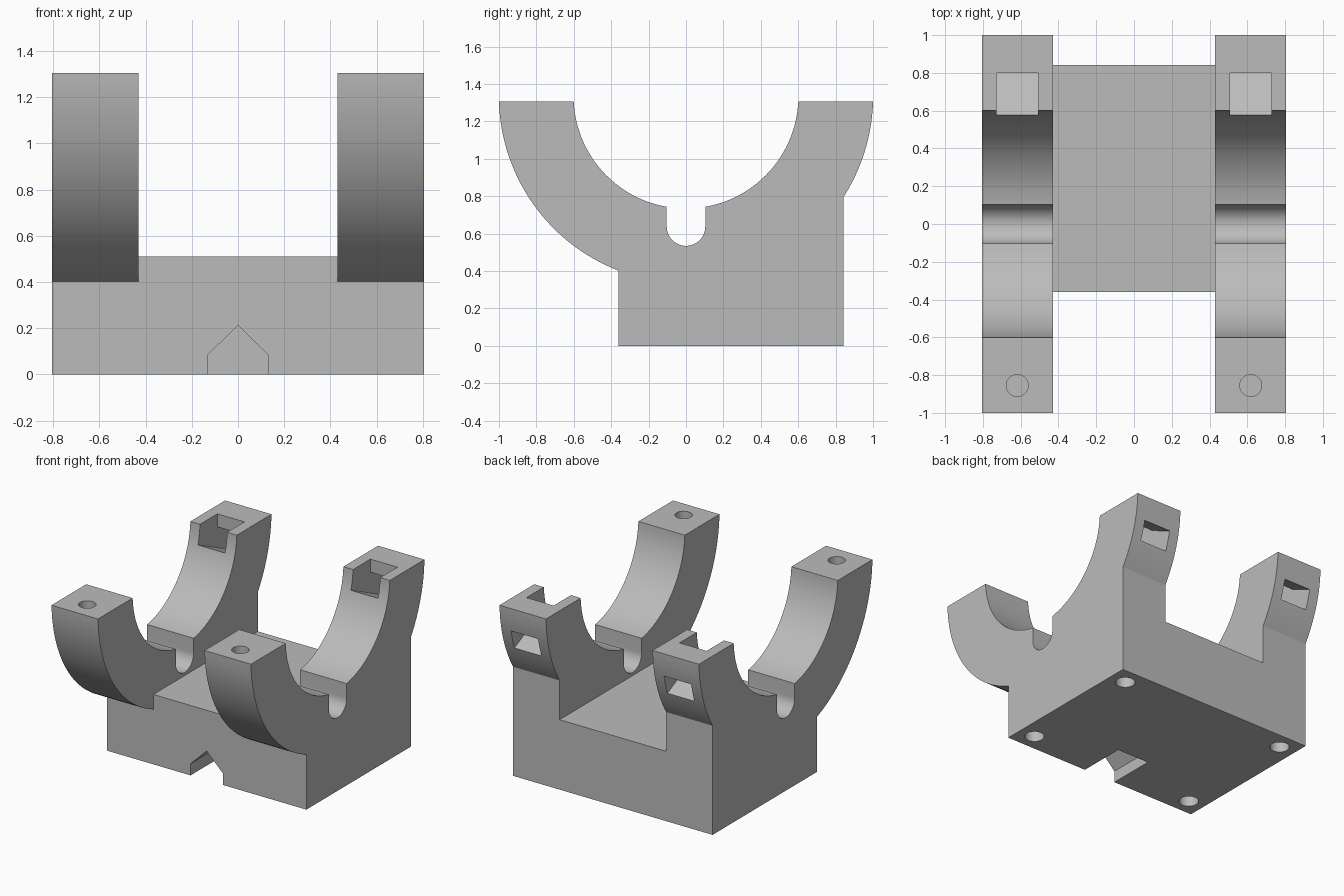
import bpy, bmesh
from math import sin, cos, pi, asin, radians

default = bpy.data.objects.get("Cube")
if default:
    bpy.data.objects.remove(default, do_unlink=True)

HALF_W, INNER_X = 0.805, 0.43
FRONT, BACK = -0.361, 0.843
TOP, BASE_TOP = 1.305, 0.51
CENTRE, OUTER, INNER = 1.335, 1.0005, 0.601
NOTCH, NOTCH_Z = 0.103, 0.637

grey = bpy.data.materials.new("plain grey")
grey.use_nodes = True
colour = (0.5, 0.5, 0.5, 1)
grey.diffuse_color = colour
grey.node_tree.nodes["Principled BSDF"].inputs["Base Color"].default_value = colour


def prism(name, points, axis, start, end):
    """Extrude a 2D outline along x (points are y,z), y (x,z) or z (x,y)."""
    place = {"x": lambda a, b: (start, a, b),
             "y": lambda a, b: (a, start, b),
             "z": lambda a, b: (a, b, start)}[axis]
    shift = [(end - start) * (axis == k) for k in "xyz"]
    bm = bmesh.new()
    face = bm.faces.new([bm.verts.new(place(*p)) for p in points])
    out = bmesh.ops.extrude_face_region(bm, geom=[face])
    moved = [v for v in out["geom"] if isinstance(v, bmesh.types.BMVert)]
    bmesh.ops.translate(bm, vec=shift, verts=moved)
    bmesh.ops.recalc_face_normals(bm, faces=bm.faces)
    mesh = bpy.data.meshes.new(name)
    bm.to_mesh(mesh)
    bm.free()
    mesh.materials.append(grey)
    obj = bpy.data.objects.new(name, mesh)
    bpy.context.collection.objects.link(obj)
    return obj


def arc(cy, cz, radius, a, b, steps):
    """Points on an arc; angles are measured from straight down towards +y."""
    return [(cy + radius * sin(a + (b - a) * i / steps),
             cz - radius * cos(a + (b - a) * i / steps)) for i in range(steps + 1)]


def disc(x, y, radius):
    return arc(x, y, radius, 0, 2 * pi, 40)[:-1]


# Side outline: foot, curved arms, round seat and cable notch
rim = pi / 2 - asin((CENTRE - TOP) / OUTER)
seat_rim = pi / 2 - asin((CENTRE - TOP) / INNER)
seat_gap = asin(NOTCH / INNER)
outline = [(FRONT, 0), (BACK, 0)]
outline += arc(0, CENTRE, OUTER, asin(BACK / OUTER), rim, 16)
outline += arc(0, CENTRE, INNER, seat_rim, seat_gap, 32)
outline += arc(0, NOTCH_Z, NOTCH, pi / 2, -pi / 2, 24)
outline += arc(0, CENTRE, INNER, -seat_gap, -seat_rim, 32)
outline += arc(0, CENTRE, OUTER, -rim, asin(FRONT / OUTER), 32)
body = prism("cradle_stand", outline, "x", -HALF_W, HALF_W)

# Space between the two cradles
gap = [(-1.2, 0.2), (FRONT, 0.2), (FRONT, BASE_TOP),
       (1.2, BASE_TOP), (1.2, 1.6), (-1.2, 1.6)]
cutters = [prism("middle_gap", gap, "x", -INNER_X, INNER_X)]

# Pointed cable exit in the front of the foot
exit_shape = [(-0.13, -0.1), (0.13, -0.1), (0.13, 0.085), (0, 0.212), (-0.13, 0.085)]
cutters.append(prism("cable_exit", exit_shape, "y", -0.6, FRONT + 0.35))

# Strap pocket with a sloping slot through the back arm
pocket = [(0.5, 1.4), (0.8, 1.4), (0.8, 1.21), (1.1, 1.077), (1.1, 0.914), (0.5, 1.2)]
for side in (-1, 1):
    cutters.append(prism("strap_pocket", pocket, "x", side * 0.508, side * 0.727))
    # Screw hole in the front arm
    cutters.append(prism("screw_hole", disc(side * 0.618, -0.855, 0.058), "z", 1.0, 1.4))
    # Foot holes underneath
    for y in (FRONT + 0.125, BACK - 0.125):
        cutters.append(prism("foot_hole", disc(side * 0.68, y, 0.066), "z", -0.1, 0.13))

# Apply every cut, then remove the cutters
bpy.ops.object.select_all(action="DESELECT")
bpy.context.view_layer.objects.active = body
body.select_set(True)
for cutter in cutters:
    cutter.hide_render = True
    mod = body.modifiers.new(cutter.name, "BOOLEAN")
    mod.operation, mod.solver, mod.object = "DIFFERENCE", "EXACT", cutter
    bpy.ops.object.modifier_apply(modifier=mod.name)
for cutter in cutters:
    bpy.data.objects.remove(cutter, do_unlink=True)

bpy.ops.object.shade_smooth_by_angle(angle=radians(20))
